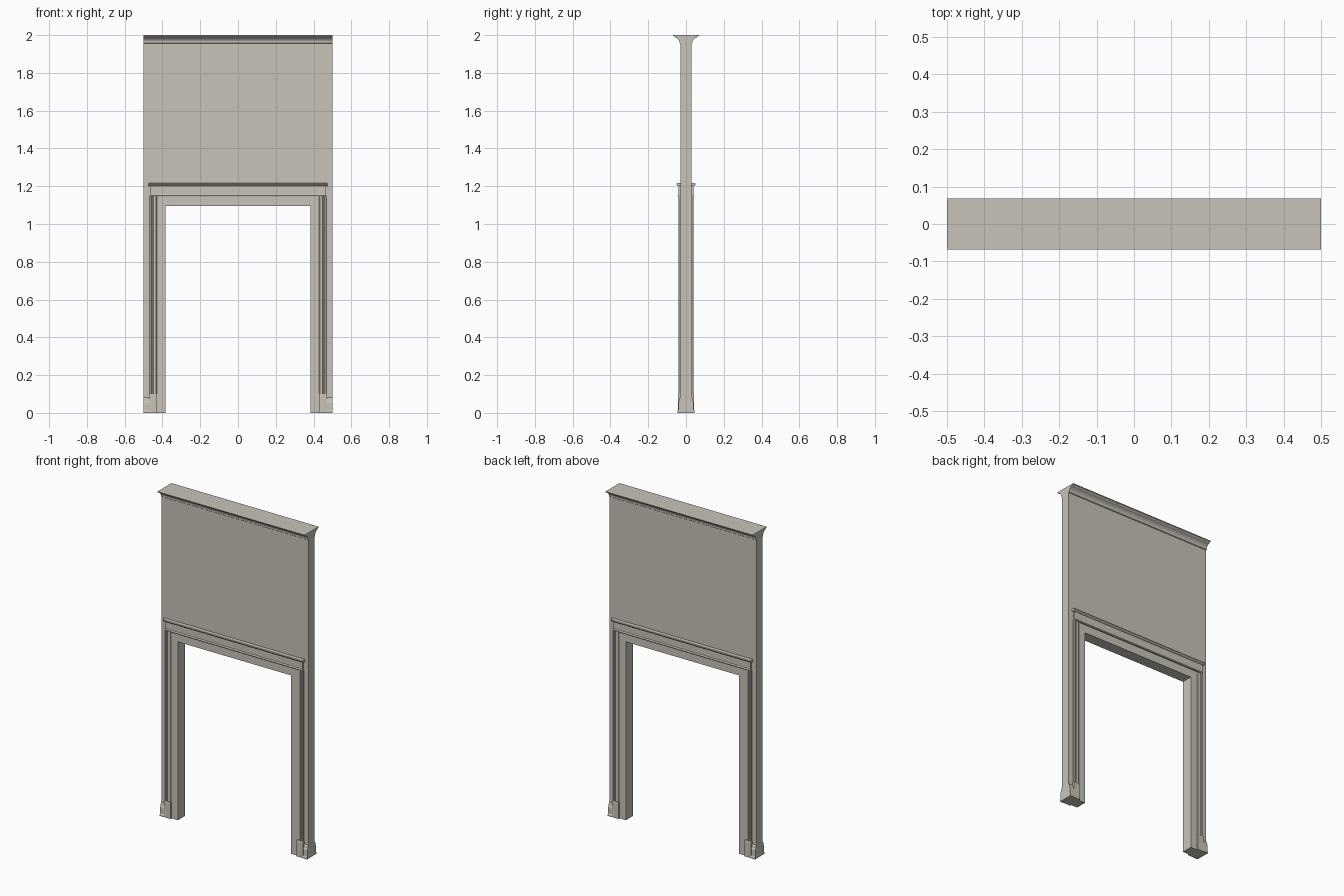
import bpy
import bmesh
from mathutils import Vector

cube = bpy.data.objects.get("Cube")
if cube:
    bpy.data.objects.remove(cube, do_unlink=True)

# One painted plaster colour
paint = bpy.data.materials.new("warm_grey_paint")
paint.use_nodes = True
colour = (0.58, 0.55, 0.48, 1)
paint.diffuse_color = colour
paint.node_tree.nodes["Principled BSDF"].inputs["Base Color"].default_value = colour

# Axis order used to place a flat profile: (profile u, profile v, sweep)
PLACE = {
    "x": lambda u, v, s: Vector((s, -u, v)),   # u = distance towards the front
    "y": lambda u, v, s: Vector((u, s, v)),
    "z": lambda u, v, s: Vector((u, -v, s)),   # v = distance towards the front
}


def sweep(name, profile, axis, start, end, mirror=(False, False)):
    """Extrude a closed profile along an axis, optionally mirrored in x and y."""
    place = PLACE[axis]
    bm = bmesh.new()
    face = bm.faces.new([bm.verts.new(place(u, v, start)) for u, v in profile])
    grown = bmesh.ops.extrude_face_region(bm, geom=[face], use_keep_orig=True)
    verts = [g for g in grown["geom"] if isinstance(g, bmesh.types.BMVert)]
    bmesh.ops.translate(bm, verts=verts, vec=place(0, 0, end) - place(0, 0, start))
    bmesh.ops.recalc_face_normals(bm, faces=bm.faces)
    mesh = bpy.data.meshes.new(name)
    bm.to_mesh(mesh)
    bm.free()
    mesh.materials.append(paint)
    obj = bpy.data.objects.new(name, mesh)
    bpy.context.collection.objects.link(obj)
    if any(mirror):
        mod = obj.modifiers.new("Mirror", "MIRROR")
        mod.use_axis = (*mirror, False)
        mod.use_mirror_merge = False
    return obj


BOTH_FACES = (False, True)
ALL_CORNERS = (True, True)
WALL = 0.03
EDGE = 0.5
OPEN = 0.385
HEAD = 1.095
FRIEZE = 1.145

# Wall with the doorway notched out
sweep("wall", [(-EDGE, 0), (-OPEN, 0), (-OPEN, HEAD), (OPEN, HEAD), (OPEN, 0),
               (EDGE, 0), (EDGE, 2), (-EDGE, 2)], "y", -WALL, WALL)

# Crown moulding, a cove between two small steps
sweep("crown_moulding", [(WALL, 1.955), (0.034, 1.958), (0.035, 1.968), (0.04, 1.977),
                         (0.048, 1.984), (0.058, 1.989), (0.06, 1.992), (0.068, 1.996),
                         (0.068, 2), (WALL, 2)], "x", -EDGE, EDGE, BOTH_FACES)

# Door casing: flat inner band, raised band and outer bead
sweep("casing_side", [(OPEN, WALL), (OPEN, 0.034), (0.43, 0.034), (0.433, 0.037),
                      (0.448, 0.037), (0.451, 0.033), (0.455, 0.033), (0.457, 0.04),
                      (0.465, 0.041), (0.468, 0.038), (0.468, WALL)],
      "z", 0, FRIEZE, ALL_CORNERS)
sweep("casing_head", [(WALL, HEAD), (0.034, HEAD), (0.034, FRIEZE), (WALL, FRIEZE)],
      "x", -OPEN, OPEN, BOTH_FACES)

# Frieze board with a thin bottom lip, then the projecting cap
sweep("frieze", [(WALL, FRIEZE), (0.042, FRIEZE), (0.044, 1.15), (0.042, 1.155),
                 (0.039, 1.157), (0.039, 1.2), (WALL, 1.2)],
      "x", -0.466, 0.466, BOTH_FACES)
sweep("door_cap", [(WALL, 1.2), (0.041, 1.2), (0.048, 1.204), (0.051, 1.208),
                   (0.05, 1.214), (0.047, 1.216), (WALL, 1.216)],
      "x", -0.475, 0.475, BOTH_FACES)

# Plinth blocks under the casing
sweep("plinth_block", [(WALL, 0), (0.043, 0), (0.043, 0.092), (0.041, 0.1), (WALL, 0.1)],
      "x", 0.428, 0.472, ALL_CORNERS)

# Short baseboard pieces out to the wall ends
sweep("baseboard", [(WALL, 0), (0.045, 0), (0.045, 0.01), (0.041, 0.016), (0.041, 0.055),
                    (0.037, 0.062), (0.035, 0.075), (WALL, 0.082)],
      "x", 0.472, EDGE, ALL_CORNERS)
